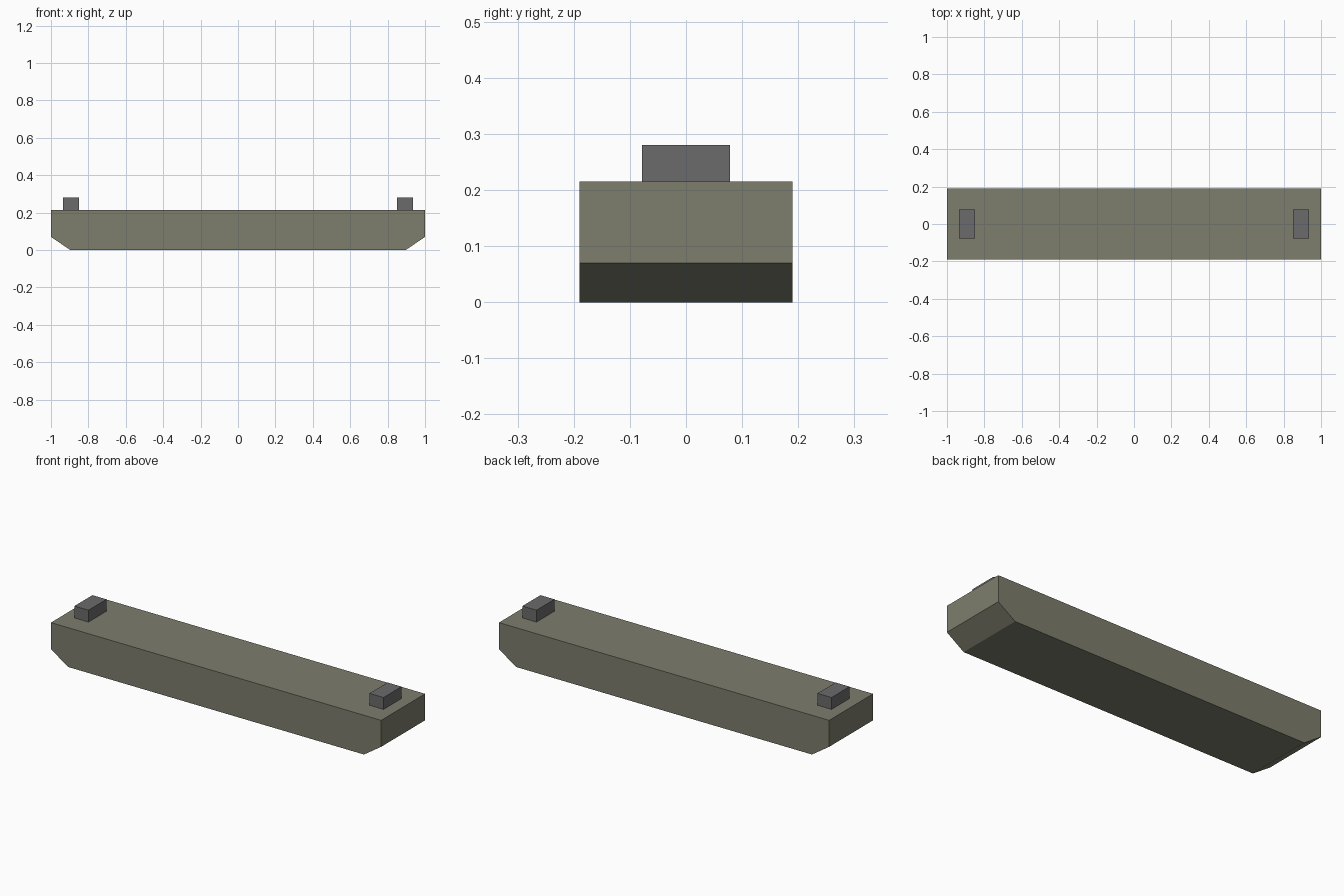
import bpy
import bmesh

cube = bpy.data.objects.get("Cube")
if cube:
    bpy.data.objects.remove(cube)


def make_material(name, colour):
    mat = bpy.data.materials.new(name)
    mat.use_nodes = True
    mat.diffuse_color = colour
    mat.node_tree.nodes["Principled BSDF"].inputs["Base Color"].default_value = colour
    return mat


def extrude_profile(name, profile, half_depth, mat):
    """Extrude an (x, z) outline along y, centred on y = 0."""
    bm = bmesh.new()
    face = bm.faces.new([bm.verts.new((x, -half_depth, z)) for x, z in profile])
    result = bmesh.ops.extrude_face_region(bm, geom=[face])
    verts = [v for v in result["geom"] if isinstance(v, bmesh.types.BMVert)]
    bmesh.ops.translate(bm, verts=verts, vec=(0, 2 * half_depth, 0))
    bmesh.ops.recalc_face_normals(bm, faces=bm.faces)
    mesh = bpy.data.meshes.new(name)
    bm.to_mesh(mesh)
    bm.free()
    mesh.materials.append(mat)
    obj = bpy.data.objects.new(name, mesh)
    bpy.context.collection.objects.link(obj)
    return obj


olive = make_material("olive_grey", (0.205, 0.205, 0.153, 1))
grey = make_material("dark_grey", (0.147, 0.147, 0.147, 1))

# Long beam with its lower end corners cut off
top = 0.215
right_side = [(0.896, 0), (1, 0.07), (1, top)]
left_side = [(-x, z) for x, z in reversed(right_side)]
extrude_profile("beam", right_side + left_side, 0.19, olive)

# Small block on top near each end
for side, sign in (("left", 1), ("right", -1)):
    inner, outer = 0.851 * sign, 0.936 * sign
    outline = [(inner, top), (outer, top), (outer, 0.28), (inner, 0.28)]
    extrude_profile(side + "_block", outline, 0.078, grey)
